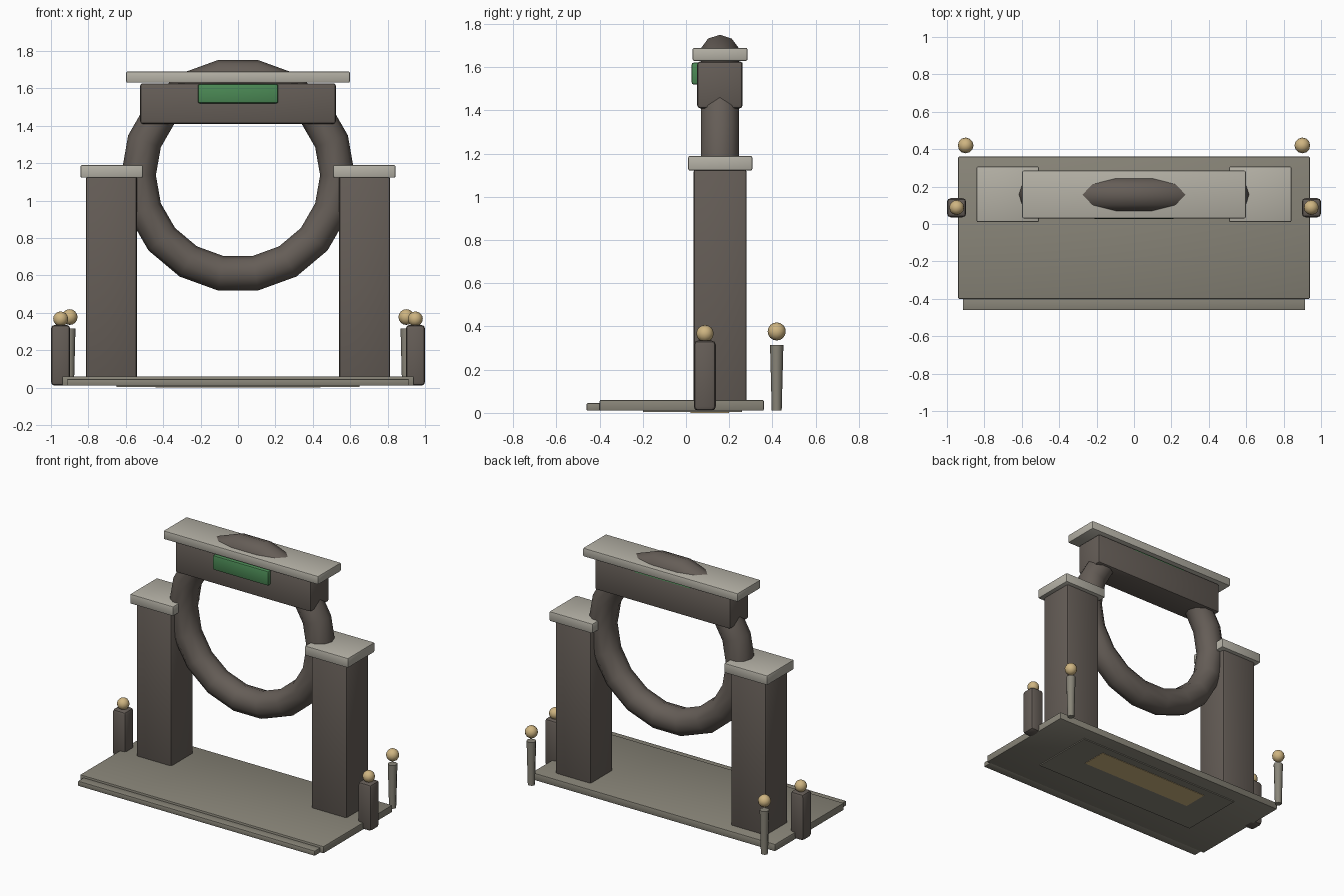
import bpy, bmesh, math
from mathutils import Matrix

if "Cube" in bpy.data.objects:
    bpy.data.objects.remove(bpy.data.objects["Cube"])


def mat(name, r, g, b):
    m = bpy.data.materials.new(name)
    m.diffuse_color = (r, g, b, 1)
    m.use_nodes = True
    m.node_tree.nodes["Principled BSDF"].inputs["Base Color"].default_value = m.diffuse_color
    return m


STONE = mat("dark_stone", 0.13, 0.11, 0.095)
PALE = mat("pale_stone", 0.46, 0.44, 0.38)
FLOOR = mat("floor_stone", 0.25, 0.235, 0.19)
GREEN = mat("green", 0.07, 0.25, 0.09)
GOLD = mat("warm_lamp", 0.62, 0.46, 0.22)


def finish(name, bm, material, angle=35):
    bmesh.ops.recalc_face_normals(bm, faces=bm.faces)
    me = bpy.data.meshes.new(name)
    bm.to_mesh(me)
    bm.free()
    me.shade_smooth()
    me.set_sharp_from_angle(angle=math.radians(angle))
    me.materials.append(material)
    ob = bpy.data.objects.new(name, me)
    bpy.context.collection.objects.link(ob)
    return ob


def box(name, x, y, z, material, bevel=0.01):
    """Bevelled box from (min, max) ranges."""
    bm = bmesh.new()
    size = [r[1] - r[0] for r in (x, y, z)]
    centre = [(r[0] + r[1]) / 2 for r in (x, y, z)]
    bmesh.ops.create_cube(bm, size=1, matrix=Matrix.Translation(centre) @ Matrix.Diagonal((*size, 1)))
    if bevel:
        bmesh.ops.bevel(bm, geom=bm.edges[:], offset=bevel, segments=2, profile=0.5, affect='EDGES')
    return finish(name, bm, material)


def ball(name, loc, r):
    bm = bmesh.new()
    bmesh.ops.create_uvsphere(bm, u_segments=12, v_segments=8, radius=r, matrix=Matrix.Translation(loc))
    return finish(name, bm, GOLD, 60)


def post(name, x, y, z0, z1, r0, r1):
    bm = bmesh.new()
    bmesh.ops.create_cone(bm, cap_ends=True, segments=8, radius1=r0, radius2=r1, depth=z1 - z0,
                          matrix=Matrix.Translation((x, y, (z0 + z1) / 2)))
    return finish(name, bm, FLOOR, 50)


def ring(name, centre, major, minor, n, m):
    """Upright torus whose axis runs along y."""
    bm = bmesh.new()
    rows = []
    for i in range(n):
        a = 2 * math.pi * i / n
        row = []
        for j in range(m):
            b = 2 * math.pi * j / m
            r = major + minor * math.cos(b)
            row.append(bm.verts.new((centre[0] + r * math.cos(a), centre[1] + minor * math.sin(b),
                                     centre[2] + r * math.sin(a))))
        rows.append(row)
    for i in range(n):
        p, q = rows[i], rows[(i + 1) % n]
        for j in range(m):
            k = (j + 1) % m
            bm.faces.new((p[j], q[j], q[k], p[k]))
    return finish(name, bm, STONE, 60)


# Floor slab, front step and the inlays under it
box("floor_slab", (-0.94, 0.94), (-0.40, 0.36), (0.01, 0.06), FLOOR, 0.006)
box("front_step", (-0.915, 0.915), (-0.46, -0.39), (0.01, 0.045), FLOOR, 0.005)
box("under_plate", (-0.65, 0.65), (-0.20, 0.26), (0.003, 0.03), FLOOR, 0)
box("under_strip", (-0.44, 0.44), (0.02, 0.20), (0.0, 0.02), GOLD, 0)

# Stone ring, passing through lintel and top slab
ring("ring", (0, 0.157, 1.135), 0.532, 0.093, 18, 10)

# Lintel, top slab and plaques on both faces
box("lintel", (-0.523, 0.523), (0.052, 0.262), (1.41, 1.627), STONE, 0.014)
box("top_slab", (-0.598, 0.598), (0.03, 0.285), (1.63, 1.69), PALE, 0.008)
box("front_plaque", (-0.215, 0.215), (0.026, 0.08), (1.52, 1.622), GREEN, 0.01)
box("back_plaque", (-0.215, 0.215), (0.22, 0.2615), (1.52, 1.622), GREEN, 0.002)

# Mirrored pillars, bollards and rear lamp posts
for side, s in (("left", -1), ("right", 1)):
    def span(a, b):
        return tuple(sorted((s * a, s * b)))
    box(side + "_pillar", span(0.54, 0.813), (0.035, 0.281), (0.04, 1.13), STONE, 0.014)
    box(side + "_pillar_cap", span(0.508, 0.842), (0.01, 0.307), (1.122, 1.19), PALE, 0.008)
    box(side + "_bollard", span(0.897, 1.0), (0.036, 0.138), (0.01, 0.335), STONE, 0.02)
    ball(side + "_bollard_lamp", (s * 0.948, 0.088, 0.367), 0.04)
    post(side + "_rear_post", s * 0.90, 0.42, 0.01, 0.315, 0.023, 0.031)
    ball(side + "_rear_lamp", (s * 0.90, 0.42, 0.377), 0.042)
